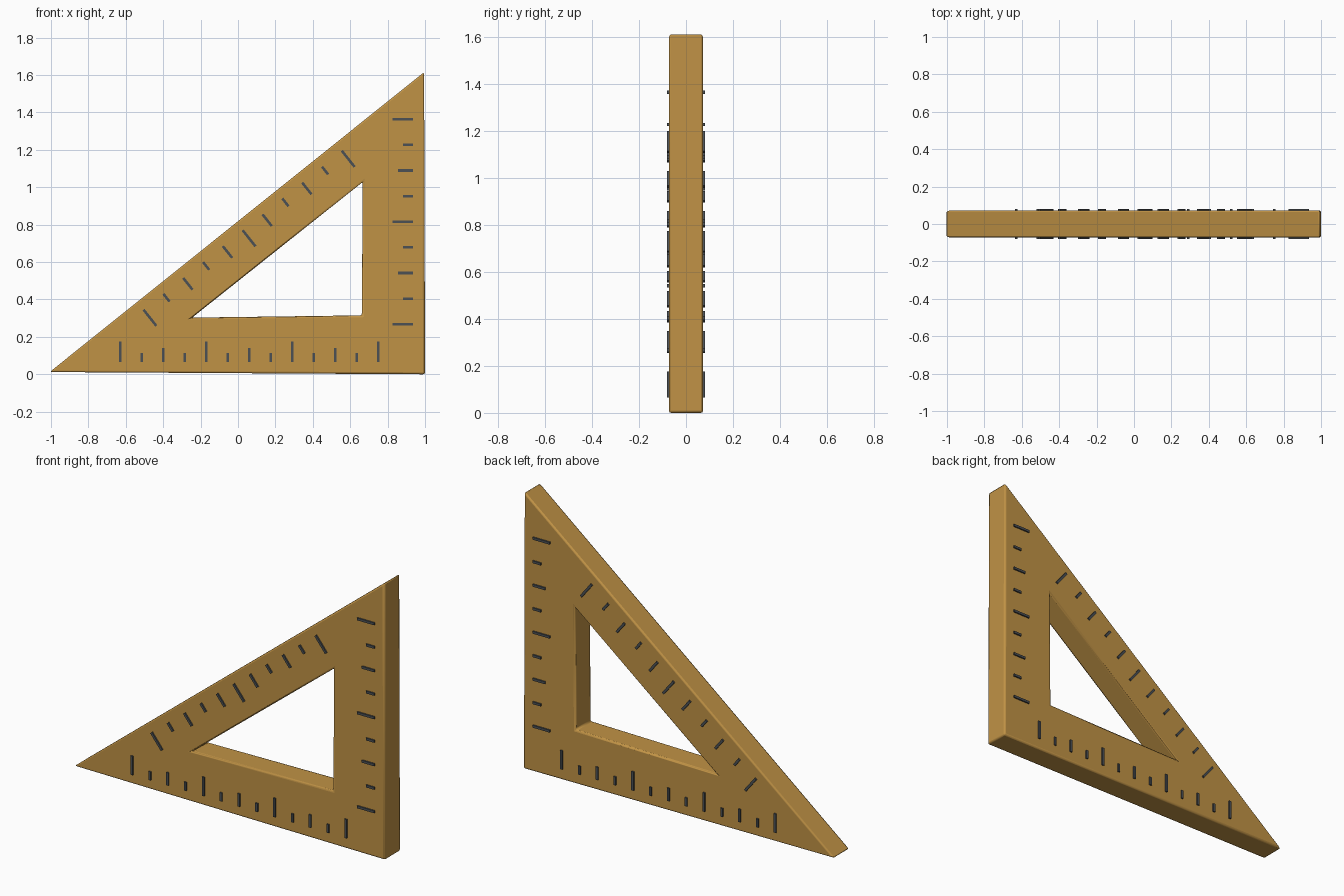
import bpy, bmesh, math
from mathutils import Vector

if "Cube" in bpy.data.objects:
    bpy.data.objects.remove(bpy.data.objects["Cube"])


def material(name, color):
    m = bpy.data.materials.new(name)
    m.diffuse_color = color
    m.use_nodes = True
    m.node_tree.nodes["Principled BSDF"].inputs["Base Color"].default_value = m.diffuse_color
    return m


wood = material("wood", (0.53, 0.29, 0.06, 1))
ink = material("dark_marks", (0.07, 0.08, 0.09, 1))


def make_object(name, bm, mat):
    bmesh.ops.recalc_face_normals(bm, faces=bm.faces)
    mesh = bpy.data.meshes.new(name)
    bm.to_mesh(mesh)
    bm.free()
    ob = bpy.data.objects.new(name, mesh)
    bpy.context.collection.objects.link(ob)
    mesh.materials.append(mat)
    return ob


# Triangular frame: outer and inner outlines joined on both faces
T = 0.073
outer = [(-1.007, 0.012), (1.0, 0.0), (0.995, 1.615)]
inner = [(-0.245, 0.303), (0.662, 0.315), (0.667, 1.028)]
bm = bmesh.new()
of, inf, ob_, inb = [[bm.verts.new((x, y, z)) for x, z in ring]
                     for y in (-T, T) for ring in (outer, inner)]
for i in range(3):
    j = (i + 1) % 3
    for a, b in ((of, inf), (inf, inb), (inb, ob_), (ob_, of)):
        bm.faces.new((a[i], a[j], b[j], b[i]))
frame = make_object("triangle_frame", bm, wood)
bev = frame.modifiers.new("soft_edges", 'BEVEL')
bev.width = 0.01
bev.segments = 2
bev.limit_method = 'ANGLE'
bev.angle_limit = math.radians(30)


# Scale: evenly spaced raised bars on the front, mirrored to the back
def scale(name, first, last, count, inward, every, lengths, width=0.014):
    a, b, d = Vector(first), Vector(last), Vector(inward).normalized()
    side = Vector((-d.y, d.x)) * width / 2
    bm = bmesh.new()
    for i in range(count):
        p = a.lerp(b, i / (count - 1))
        size = 0 if i % every == 0 else 1 if i % 2 == 0 else 2
        q = p + d * lengths[size]
        corners = (p - side, p + side, q + side, q - side)
        lo, hi = [[bm.verts.new((c.x, y, c.y)) for c in corners]
                  for y in (-0.068, -0.081)]
        bm.faces.new(lo)
        bm.faces.new(hi)
        for k in range(4):
            n = (k + 1) % 4
            bm.faces.new((lo[k], lo[n], hi[n], hi[k]))
    ob = make_object(name, bm, ink)
    mir = ob.modifiers.new("both_faces", 'MIRROR')
    mir.use_axis = (False, True, False)
    mir.use_mirror_merge = False


scale("base_scale", (-0.63, 0.065), (0.75, 0.065), 13, (0, 1), 4,
      (0.11, 0.075, 0.05))
scale("upright_scale", (0.935, 0.267), (0.935, 1.364), 9, (-1, 0), 4,
      (0.11, 0.08, 0.053))
scale("slope_scale", (-0.505, 0.345), (0.555, 1.195), 11, (0.622, -0.783), 5,
      (0.11, 0.08, 0.053))

# Smooth the rounded frame edges while keeping the flats crisp
bpy.context.view_layer.objects.active = frame
frame.select_set(True)
bpy.ops.object.shade_smooth_by_angle(angle=math.radians(30))
